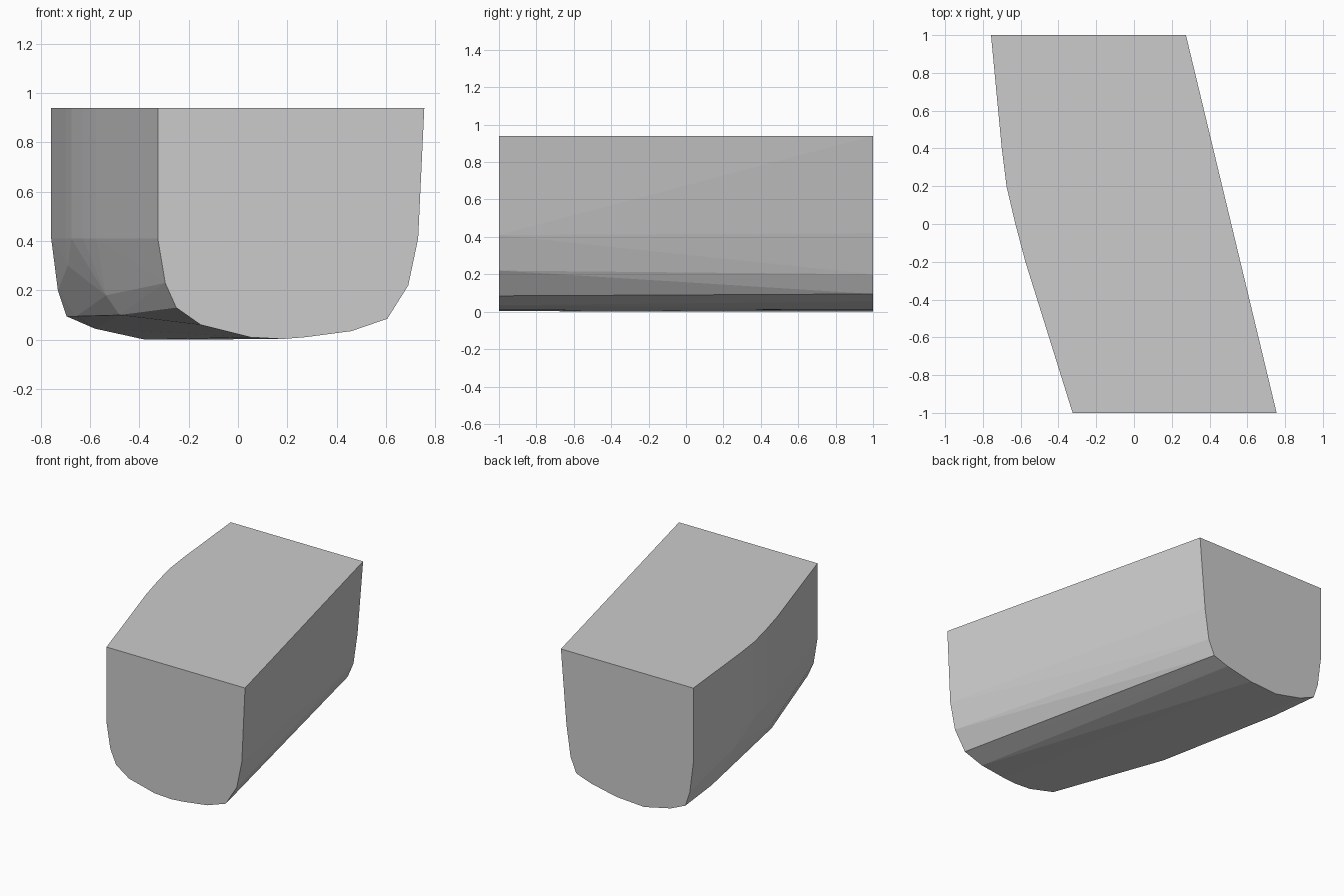
import bpy, bmesh

if "Cube" in bpy.data.objects:
    bpy.data.objects.remove(bpy.data.objects["Cube"])

# End sections (x, z): front at y=-1, back at y=+1
front = [(-.325, .94), (-.325, .41), (-.295, .23), (-.25, .13), (-.15, .06),
         (.05, .01), (.18, .003), (.27, .01), (.46, .035), (.605, .085),
         (.69, .22), (.73, .41), (.755, .94)]
back = [(-.757, .94), (-.757, .41), (-.73, .2), (-.695, .095), (-.58, .045),
        (-.375, 0), (-.16, .013), (.04, .055), (.155, .095), (.2, .2),
        (.232, .42), (.275, .94)]
# Bowed left wall, seen from the top (x, y)
wall = [(-.70, .4), (-.675, .2), (-.628, 0), (-.575, -.2)]
# Rounded lower edge of the bowed wall (x, y, z)
lower_edge = [(-.69, .42, .30), (-.485, -.42, .31), (-.535, -.2, .18),
              (-.48, -.27, .10), (-.655, .65, .095)]

points = [(x, -1, z) for x, z in front] + [(x, 1, z) for x, z in back]
points += [(x, y, z) for x, y in wall for z in (.41, .94)]
points += lower_edge

# Wrap all sections in one faceted convex body
bm = bmesh.new()
for p in points:
    bm.verts.new(p)
hull = bmesh.ops.convex_hull(bm, input=bm.verts[:])
loose = [v for v in bm.verts if not v.link_faces]
bmesh.ops.delete(bm, geom=loose, context='VERTS')
bmesh.ops.dissolve_limit(bm, angle_limit=0.002, verts=bm.verts[:], edges=bm.edges[:])
bmesh.ops.recalc_face_normals(bm, faces=bm.faces[:])

mesh = bpy.data.meshes.new("slanted_block")
bm.to_mesh(mesh)
bm.free()
body = bpy.data.objects.new("slanted_block", mesh)
bpy.context.collection.objects.link(body)
